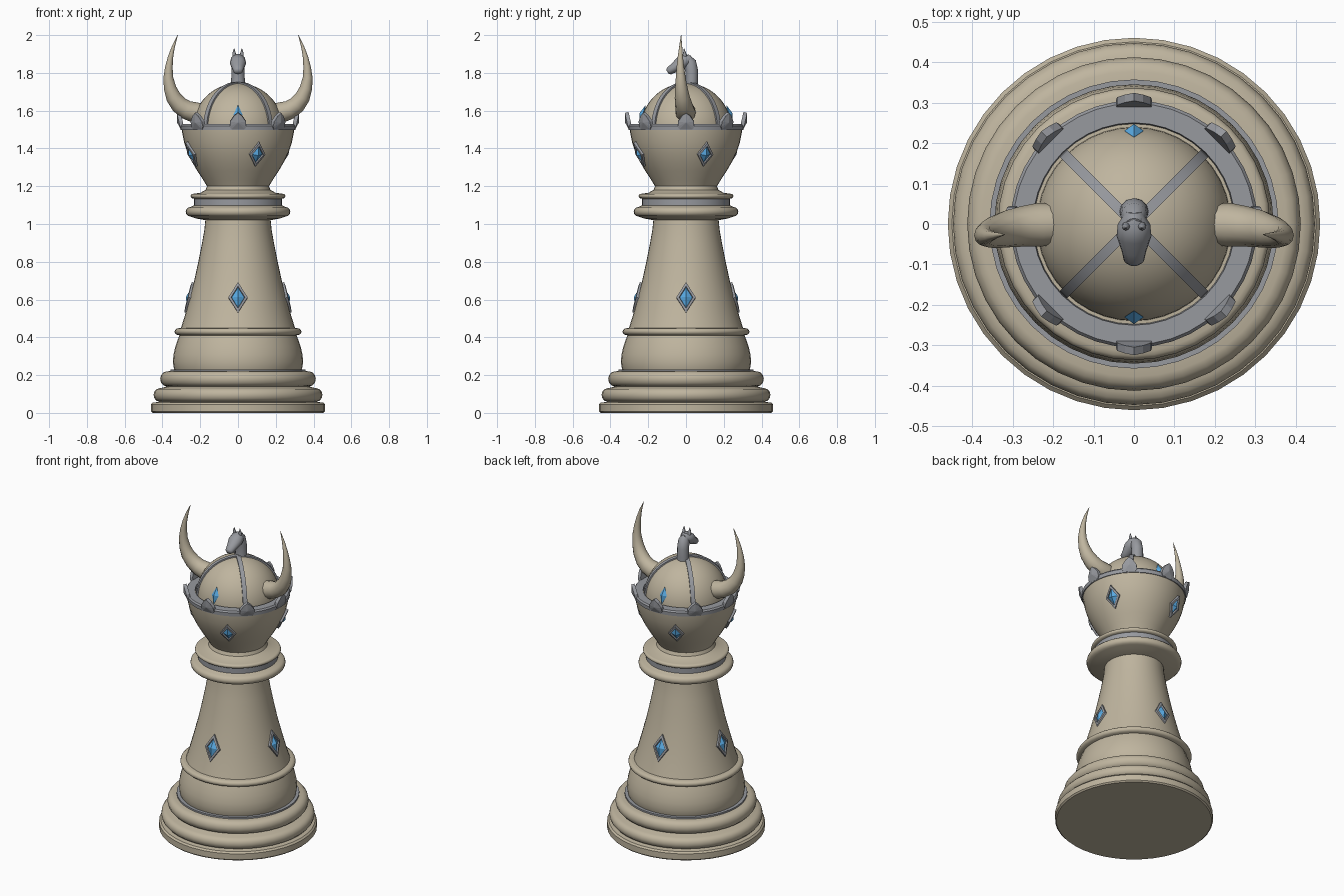
import bpy, bmesh, math
from mathutils import Vector, Matrix

if "Cube" in bpy.data.objects:
    bpy.data.objects.remove(bpy.data.objects["Cube"])


def material(name, rgb):
    m = bpy.data.materials.new(name)
    m.diffuse_color = (*rgb, 1)
    m.use_nodes = True
    m.node_tree.nodes["Principled BSDF"].inputs["Base Color"].default_value = m.diffuse_color
    return m


STONE = material("warm stone", (0.52, 0.46, 0.345))
STEEL = material("grey steel", (0.31, 0.32, 0.345))
GEM = material("blue gem", (0.10, 0.40, 0.76))


def loft(name, rings, mats, split=None, angle=30):
    """Bridge closed rings of points, cap both ends; rings from split on use mats[1]."""
    bm = bmesh.new()
    rows = [[bm.verts.new(p) for p in ring] for ring in rings]
    n = len(rows[0])
    for k in range(len(rows) - 1):
        for i in range(n):
            j = (i + 1) % n
            f = bm.faces.new((rows[k][i], rows[k][j], rows[k + 1][j], rows[k + 1][i]))
            f.material_index = int(split is not None and k >= split)
    bm.faces.new(rows[0][::-1])
    bm.faces.new(rows[-1]).material_index = int(split is not None)
    bmesh.ops.remove_doubles(bm, verts=bm.verts, dist=1e-5)
    bmesh.ops.recalc_face_normals(bm, faces=bm.faces)
    me = bpy.data.meshes.new(name)
    bm.to_mesh(me)
    bm.free()
    for m in mats:
        me.materials.append(m)
    ob = bpy.data.objects.new(name, me)
    bpy.context.collection.objects.link(ob)
    if angle:
        bpy.ops.object.select_all(action='DESELECT')
        ob.select_set(True)
        bpy.context.view_layer.objects.active = ob
        bpy.ops.object.shade_smooth_by_angle(angle=math.radians(angle))
    return ob


def lathe(name, profile, mat, sides=40):
    turn = [2 * math.pi * i / sides for i in range(sides)]
    return loft(name, [[(r * math.cos(a), r * math.sin(a), z) for a in turn]
                       for r, z in profile], [mat], angle=35)


def sweep(name, path, radii, side, mat, sides=12):
    """Elliptical tube; each radius pair is (along side axis, across it)."""
    pts = [Vector(p) for p in path]
    rings = []
    for k, p in enumerate(pts):
        t = (pts[min(k + 1, len(pts) - 1)] - pts[max(k - 1, 0)]).normalized()
        across = t.cross(Vector(side)).normalized()
        s = across.cross(t)
        a, b = radii[k]
        rings.append([p + s * a * math.cos(q) + across * b * math.sin(q)
                      for q in (2 * math.pi * i / sides for i in range(sides))])
    return loft(name, rings, [mat], angle=50)


def bulge(r, z0, z1, depth, steps=6):
    """Rounded moulding in a lathe profile."""
    out = []
    for i in range(steps + 1):
        a = math.pi * (i / steps - 0.5)
        out.append((r - depth + depth * math.cos(a),
                    (z0 + z1) / 2 + (z1 - z0) / 2 * math.sin(a)))
    return out


def on_surface(ob, degrees, r, z, lean):
    """Local x runs sideways, y up the surface, z outwards; lean tips it upwards."""
    ob.matrix_world = (Matrix.Rotation(math.radians(degrees), 4, 'Z')
                       @ Matrix.Translation((r, 0, z))
                       @ Matrix.Rotation(math.radians(-lean), 4, 'Y')
                       @ Matrix(((0, 0, 1, 0), (1, 0, 0, 0), (0, 1, 0, 0), (0, 0, 0, 1))))


def diamond(w, h, depth):
    return [(w, 0, depth), (0, h, depth), (-w, 0, depth), (0, -h, depth)]


# Turned body: plinth, foot mouldings, shaft, collar and cup
body = [(0, 0), (0.452, 0), (0.46, 0.008), (0.46, 0.045), (0.45, 0.055), (0.425, 0.057)]
body += bulge(0.447, 0.06, 0.13, 0.03) + [(0.395, 0.135)]
body += bulge(0.412, 0.14, 0.22, 0.035) + [(0.335, 0.222), (0.34, 0.24), (0.345, 0.27),
        (0.341, 0.31), (0.332, 0.35), (0.318, 0.39), (0.31, 0.41)]
body += bulge(0.336, 0.412, 0.448, 0.02) + [(0.302, 0.45), (0.283, 0.51), (0.258, 0.6),
        (0.232, 0.7), (0.21, 0.8), (0.19, 0.9), (0.178, 0.97), (0.173, 1.02), (0.225, 1.03)]
body += bulge(0.277, 1.04, 1.09, 0.025) + [(0.23, 1.10), (0.225, 1.13)]
body += bulge(0.251, 1.135, 1.16, 0.014) + [(0.20, 1.165), (0.172, 1.18), (0.164, 1.20),
        (0.185, 1.235), (0.215, 1.28), (0.244, 1.33), (0.268, 1.38), (0.285, 1.43),
        (0.297, 1.49), (0.299, 1.51), (0.24, 1.515), (0, 1.515)]
lathe("body", body, STONE)

# Dome of the helmet
lathe("dome", [(0.24 * math.cos(a), 1.505 + 0.24 * math.sin(a))
               for a in (math.pi / 2 * i / 12 for i in range(13))], STONE)

# Steel bands
lathe("rim_band", [(0.245, 1.50), (0.303, 1.497), (0.305, 1.52), (0.298, 1.529),
                   (0.25, 1.529), (0.245, 1.50)], STEEL)
lathe("collar_band", [(0, 1.098), (0.233, 1.098), (0.233, 1.136), (0, 1.136)], STEEL)
lathe("foot_band", [(0, 0.218), (0.357, 0.218), (0.357, 0.231), (0, 0.231)], STEEL)

# Crossed ribs over the dome
for d in (45, 135):
    rings = []
    for i in range(25):
        a = math.pi * i / 24
        rings.append([(r * math.cos(a), w, 1.505 + r * math.sin(a))
                      for r, w in ((0.23, -0.013), (0.248, -0.013), (0.248, 0.013), (0.23, 0.013))])
    rib = loft("dome_rib", rings, [STEEL])
    rib.rotation_euler.z = math.radians(d)


# Framed gems on the shaft and the cup
def framed_gem(name, degrees, r, z, lean, w=0.051, h=0.083):
    rings = [diamond(w, h, -0.025), diamond(w, h, 0.008), diamond(w * 0.72, h * 0.72, 0.011),
             diamond(w * 0.66, h * 0.66, 0.002), diamond(0, 0, 0.02)]
    on_surface(loft(name, rings, [STEEL, GEM], split=3, angle=0), degrees, r, z, lean)


for k in range(4):
    framed_gem("shaft_gem", 90 * k, 0.256, 0.61, 14)
    framed_gem("cup_gem", 22.5 + 90 * k, 0.264, 1.37, -25, 0.045, 0.07)

# Plain gems on the front and back of the dome
for d in (90, 270):
    g = loft("dome_gem", [diamond(0, 0, -0.015), diamond(0.024, 0.052, 0), diamond(0, 0, 0.018)],
             [GEM], angle=0)
    on_surface(g, d, 0.23, 1.58, 18)

# Crown points standing round the rim
outline = [(-0.034, -0.01), (0.034, -0.01), (0.044, 0.005), (0.042, 0.032), (0.022, 0.062),
           (0, 0.08), (-0.022, 0.062), (-0.042, 0.032), (-0.044, 0.005)]
for k in range(8):
    rings = [[(x * s, 0.03 + (y - 0.03) * s, d) for x, y in outline]
             for s, d in ((1, -0.012), (1, 0.008), (0, 0.018))]
    on_surface(loft("crown_point", rings, [STEEL], angle=0), 45 * k, 0.298, 1.512, -13)

# Curved horns
horn = [(0.18, 0, 1.585, 0.050), (0.235, -0.002, 1.592, 0.054), (0.275, -0.006, 1.605, 0.050),
        (0.312, -0.012, 1.632, 0.046), (0.342, -0.02, 1.672, 0.040), (0.36, -0.025, 1.72, 0.033),
        (0.369, -0.028, 1.775, 0.026), (0.366, -0.03, 1.83, 0.020), (0.357, -0.03, 1.885, 0.014),
        (0.342, -0.028, 1.94, 0.008), (0.319, -0.026, 2.0, 0.001)]
for s in (1, -1):
    sweep("horn", [(s * x, y, z) for x, y, z, r in horn], [(r, r) for *_, r in horn],
          (0, 1, 0), STONE)

# Horse head finial: neck, head, ears
sweep("finial_neck", [(0, 0.03, 1.70), (0, 0.031, 1.76), (0, 0.03, 1.81), (0, 0.02, 1.855),
                      (0, 0, 1.89)],
      [(0.038, 0.034), (0.036, 0.033), (0.035, 0.034), (0.033, 0.034), (0.02, 0.016)],
      (1, 0, 0), STEEL)
sweep("finial_head", [(0, 0.03, 1.872), (0, 0.0, 1.867), (0, -0.03, 1.85), (0, -0.065, 1.825),
                      (0, -0.09, 1.81), (0, -0.098, 1.805)],
      [(0.02, 0.02), (0.04, 0.036), (0.043, 0.035), (0.031, 0.025), (0.025, 0.021), (0.014, 0.012)],
      (1, 0, 0), STEEL)
for s in (1, -1):
    sweep("finial_ear", [(s * 0.019, -0.005, 1.885), (s * 0.021, -0.008, 1.905),
                         (s * 0.02, -0.01, 1.93)],
          [(0.011, 0.011), (0.009, 0.008), (0.001, 0.001)], (1, 0, 0), STEEL, 8)
